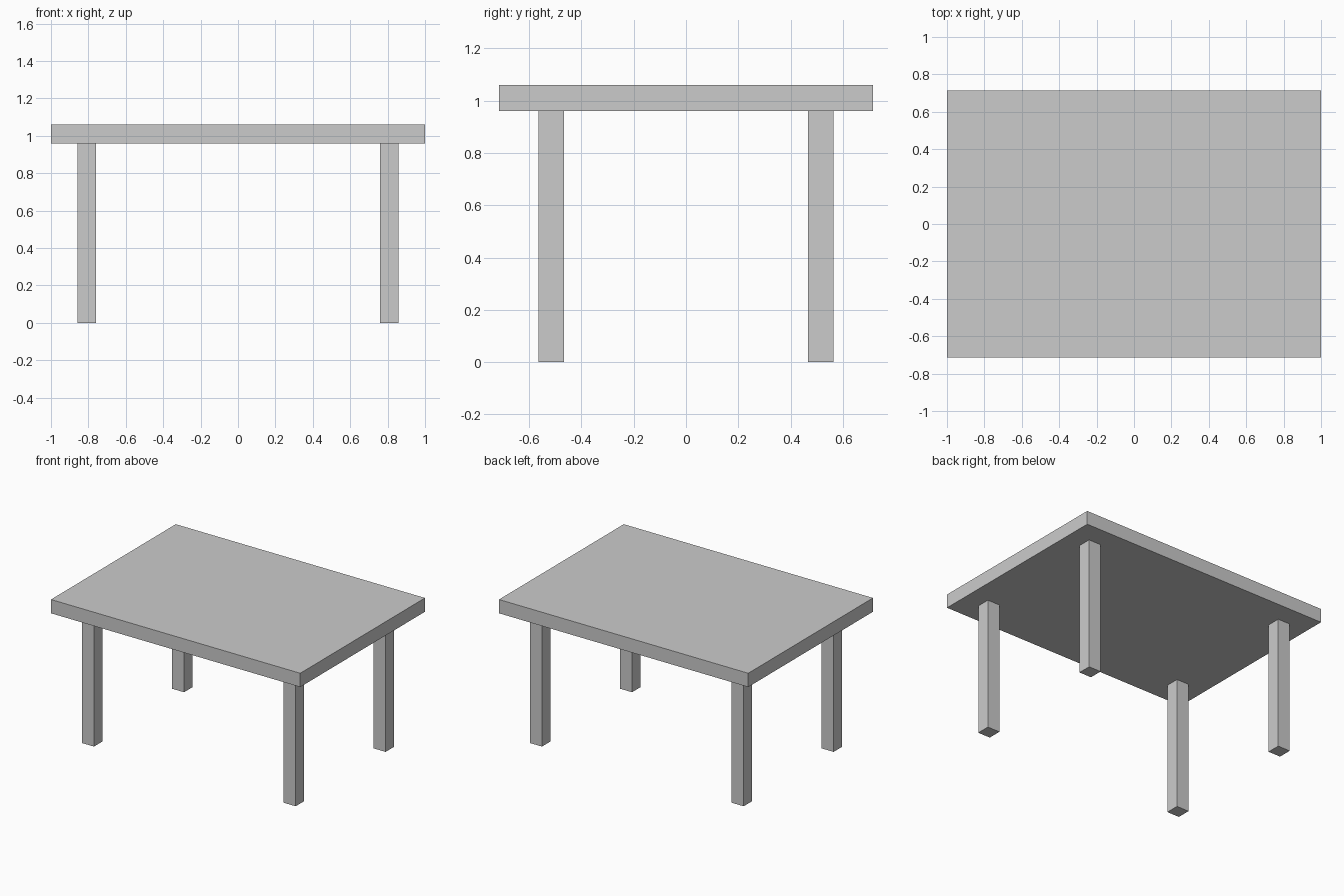
import bpy

if "Cube" in bpy.data.objects:
    bpy.data.objects.remove(bpy.data.objects["Cube"])

LENGTH, WIDTH, HEIGHT = 2.0, 1.43, 1.06
TOP_THICK = 0.10
LEG = 0.098
LEG_X, LEG_Y = 0.809, 0.516


def box(name, size, centre):
    bpy.ops.mesh.primitive_cube_add(size=1, location=centre)
    obj = bpy.context.object
    obj.name = name
    obj.scale = size
    bpy.ops.object.transform_apply(location=False, rotation=False, scale=True)
    return obj


# Flat rectangular top
box("table_top", (LENGTH, WIDTH, TOP_THICK), (0, 0, HEIGHT - TOP_THICK / 2))

# Four square legs, reaching the underside of the top
leg_height = HEIGHT - TOP_THICK
for y_name, sy in (("front", -1), ("back", 1)):
    for x_name, sx in (("left", -1), ("right", 1)):
        box(f"{y_name}_{x_name}_leg", (LEG, LEG, leg_height),
            (sx * LEG_X, sy * LEG_Y, leg_height / 2))
